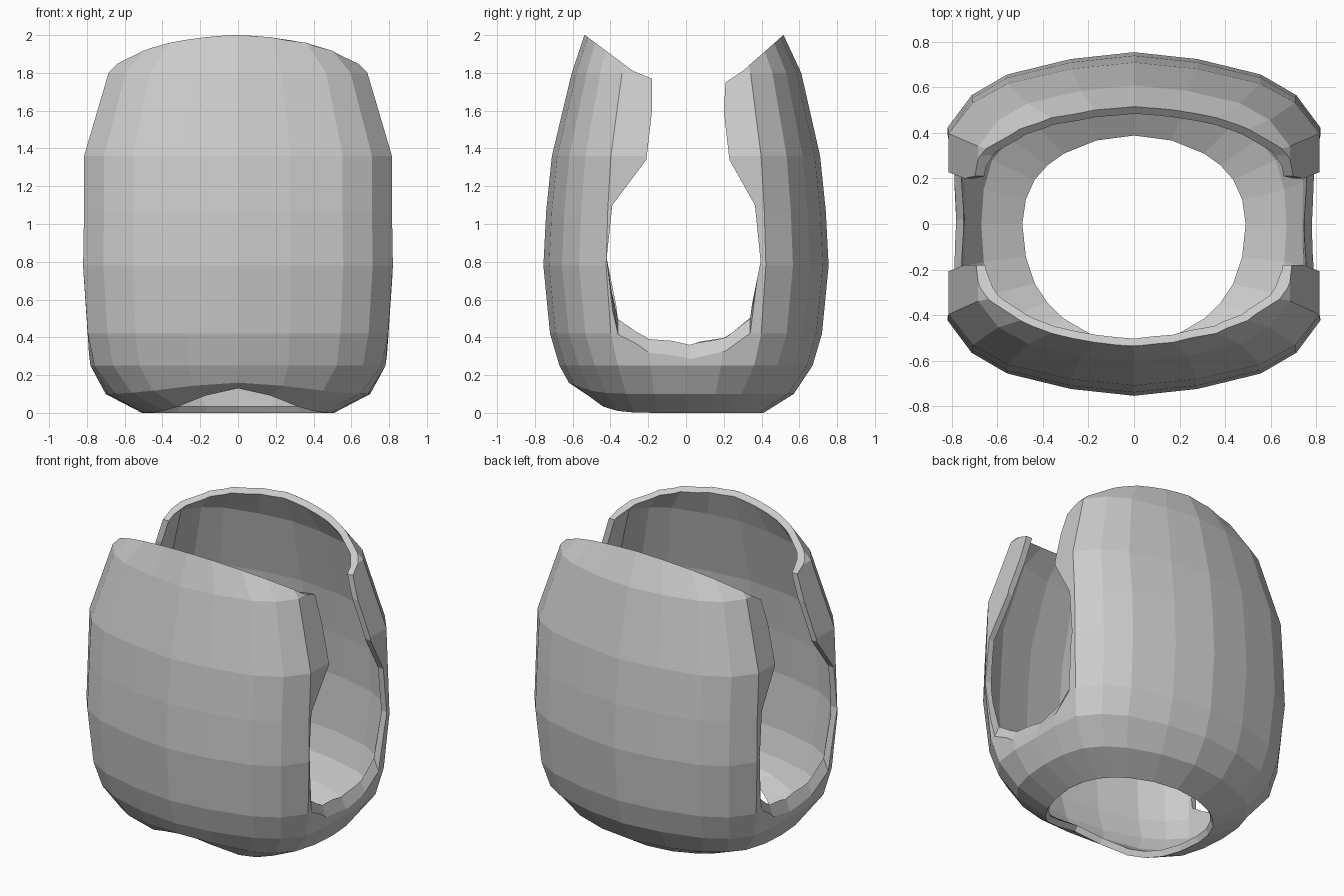
import bpy
import bmesh
from mathutils import Vector

if "Cube" in bpy.data.objects:
    bpy.data.objects.remove(bpy.data.objects["Cube"], do_unlink=True)

# Single grey material
grey = bpy.data.materials.new("plain grey")
grey.use_nodes = True
colour = (0.6, 0.6, 0.6, 1)
grey.diffuse_color = colour
grey.node_tree.nodes["Principled BSDF"].inputs["Base Color"].default_value = colour


def make_object(name, bm):
    bmesh.ops.recalc_face_normals(bm, faces=bm.faces)
    mesh = bpy.data.meshes.new(name)
    bm.to_mesh(mesh)
    bm.free()
    obj = bpy.data.objects.new(name, mesh)
    bpy.context.collection.objects.link(obj)
    return obj


def loft(bm, sections, caps=False):
    loops = [[bm.verts.new(p) for p in s] for s in sections]
    n = len(loops[0])
    for a, b in zip(loops, loops[1:]):
        for i in range(n):
            j = (i + 1) % n
            bm.faces.new((a[i], a[j], b[j], b[i]))
    if caps:
        bm.faces.new(loops[0])
        bm.faces.new(loops[-1])


# Rounded-oblong plan, one quarter mirrored into a full loop
quarter = [(0.98, 0), (1, 0.28), (1, 0.56), (0.87, 0.75), (0.68, 0.87), (0.34, 0.96), (0, 1)]
half = quarter + [(-x, y) for x, y in quarter[-2::-1]]
plan = [Vector(p) for p in half + [(x, -y) for x, y in half[-2:0:-1]]]


def ring(z, width, front, back, lift, roundness):
    # Blend the oblong towards an ellipse, and lift the front lip
    points = [p.lerp(p.normalized(), roundness) for p in plan]
    return [(p.x * width, p.y * (back if p.y > 0 else front), z + lift * max(0, -p.y) ** 6)
            for p in points]


# Barrel rows: height, half width, front depth, back depth, lip lift, roundness
rows = [
    (0, 0.51, 0.55, 0.41, 0.13, 0.9),
    (0.1, 0.705, 0.62, 0.57, 0.06, 0.65),
    (0.25, 0.79, 0.67, 0.67, 0, 0.3),
    (0.42, 0.805, 0.72, 0.72, 0, 0.1),
    (0.78, 0.82, 0.755, 0.755, 0, 0),
    (1.07, 0.815, 0.74, 0.74, 0, 0),
    (1.36, 0.815, 0.71, 0.71, 0, 0),
    (1.8, 0.685, 0.605, 0.61, 0, 0),
    (2.1, 0.4, 0.505, 0.47, 0, 0),
]
bm = bmesh.new()
loft(bm, [ring(*row) for row in rows])
shell = make_object("barrel_shell", bm)
shell.data.materials.append(grey)
wall = shell.modifiers.new("wall thickness", "SOLIDIFY")
wall.thickness = 0.04
wall.offset = -1
wall.use_even_offset = True

# Side opening and sloping top, cut straight through with flared lower rims
opening = [
    (-1, 2.3), (-1, 2), (-0.535, 2), (-0.28, 1.81), (-0.18, 1.77), (-0.18, 1.6),
    (-0.21, 1.34), (-0.39, 1.1), (-0.42, 0.82), (-0.36, 0.52), (-0.2, 0.41), (0.02, 0.36),
    (0.21, 0.42), (0.34, 0.53), (0.395, 0.8), (0.365, 1.1), (0.23, 1.34), (0.2, 1.6),
    (0.21, 1.75), (0.3, 1.81), (0.515, 2), (1, 2), (1, 2.3),
]
bm = bmesh.new()
loft(bm, [
    [(x, y, z - (drop if z < 0.6 else 0)) for y, z in opening]
    for x, drop in ((-0.85, 0.23), (-0.75, 0), (0.75, 0), (0.85, 0.23))
], caps=True)
cutter = make_object("opening_cutter", bm)
cutter.hide_render = True
cut = shell.modifiers.new("side openings", "BOOLEAN")
cut.operation = "DIFFERENCE"
cut.solver = "EXACT"
cut.object = cutter

# Apply the wall and cut, then discard the cutter
bpy.context.view_layer.update()
evaluated = shell.evaluated_get(bpy.context.evaluated_depsgraph_get())
finished = bpy.data.meshes.new_from_object(evaluated)
shell.modifiers.clear()
shell.data = finished
bpy.data.objects.remove(cutter, do_unlink=True)
for face in shell.data.polygons:
    face.use_smooth = False
    face.material_index = 0
